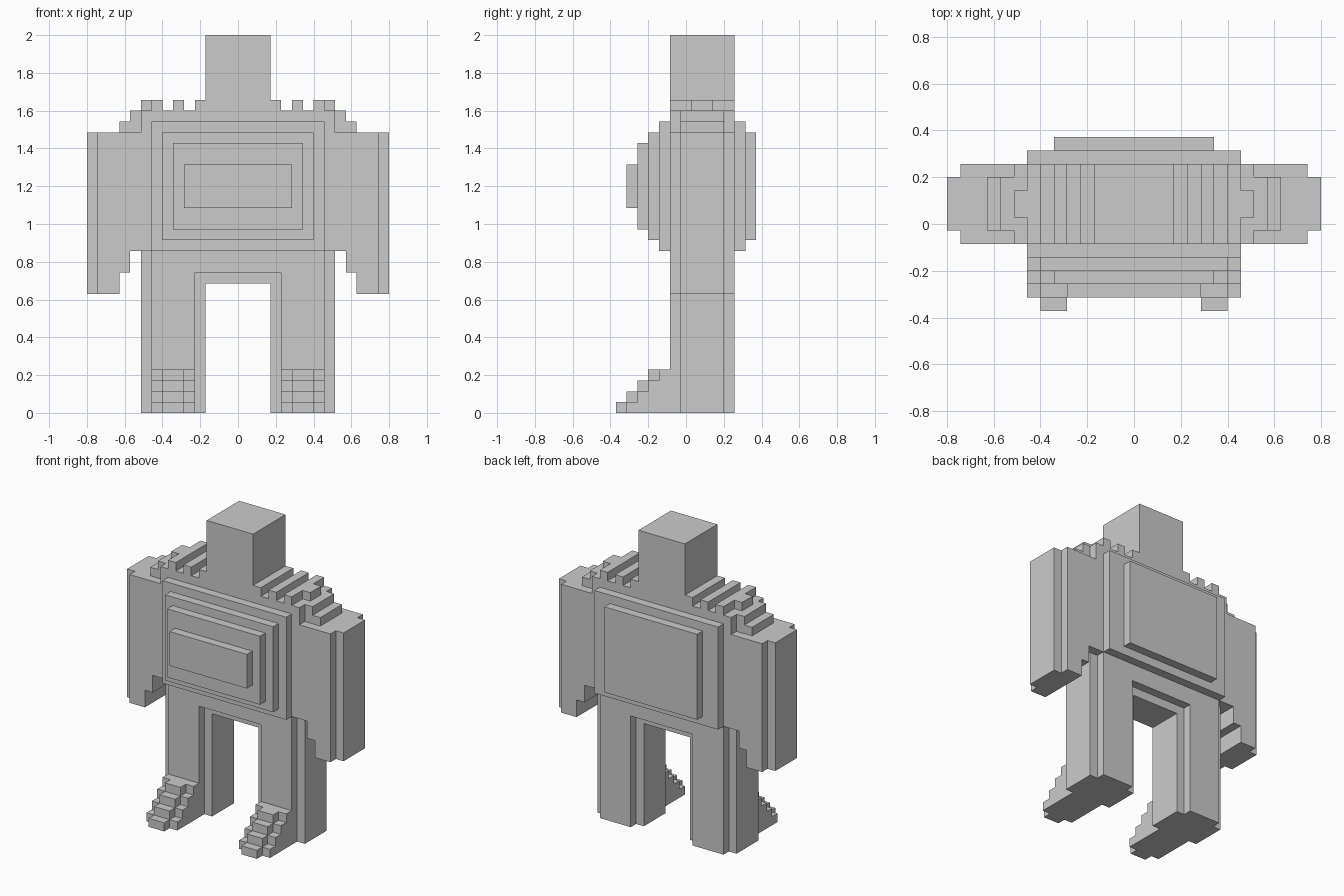
import bpy, bmesh

if "Cube" in bpy.data.objects:
    bpy.data.objects.remove(bpy.data.objects["Cube"])

V = 2 / 35            # edge of one block
Y0 = -6.5             # block rows run from y index 0 (front) to 13 (back)
F, B = 5, 11          # front and back rows of the main body slab


def blocks(*boxes):
    """Set of unit cells covered by (x0, x1, y0, y1, z0, z1) boxes."""
    return {(x, y, z) for x0, x1, y0, y1, z0, z1 in boxes
            for x in range(x0, x1) for y in range(y0, y1) for z in range(z0, z1)}


def mirrored(cells):
    return {(-1 - x, y, z) for x, y, z in cells}


parts = {}

# head on the body slab
parts["head"] = blocks((-3, 3, F, B, 28, 35))

# torso slab with stacked plates on chest and back, and the hips
parts["torso"] = blocks((-9, 9, F, B, 15, 28))
parts["chest_plates"] = blocks((-8, 8, 4, 5, 15, 27), (-7, 7, 3, 4, 16, 26),
                               (-6, 6, 2, 3, 17, 25), (-5, 5, 1, 2, 19, 23))
parts["back_plates"] = blocks((-8, 8, 11, 12, 15, 27), (-6, 6, 12, 13, 16, 26))
parts["hips"] = blocks((-4, 4, F, B, 13, 15), (-3, 3, 6, 10, 12, 13))

# paired parts, built on +x
sides = {
    # leg with notched corners
    "leg": blocks((4, 8, F, B, 0, 15), (3, 9, 6, 10, 0, 15)),
    # stepped foot: the centre runs one row further than the sides
    "foot": blocks(*[(5, 7, i, i + 1, 0, min(i + 1, 4)) for i in range(5)],
                   *[(4, 8, i, i + 1, 0, i) for i in range(1, 5)]),
    # arm with a stepped inner underside
    "arm": blocks((9, 11, F, B, 15, 26), (10, 11, F, B, 13, 26),
                  (11, 13, F, B, 11, 26), (13, 14, 6, 10, 11, 26)),
    # stepped shoulder and the ridges beside the neck
    "shoulder": blocks((9, 11, 6, 10, 26, 27), (9, 10, 6, 10, 27, 28)),
    "shoulder_ridges": blocks((3, 4, F, B, 28, 29), (5, 6, F, B, 28, 29),
                              (7, 8, F, B, 28, 29), (8, 9, 7, 9, 28, 29)),
}
for name, cells in sides.items():
    parts["right_" + name] = cells
    parts["left_" + name] = mirrored(cells)

solid = set().union(*parts.values())

# outward direction and corners of the six sides of a block
SIDES = []
for a in range(3):
    b, c = (a + 1) % 3, (a + 2) % 3
    for s in (0, 1):
        quad = []
        for u, w in ((0, 0), (1, 0), (1, 1), (0, 1)):
            p = [0, 0, 0]
            p[a], p[b], p[c] = s, u, w
            quad.append(tuple(p))
        d = [0, 0, 0]
        d[a] = 2 * s - 1
        SIDES.append((d, quad if s else quad[::-1]))


def build(name, cells):
    """Skin the exposed sides of the cells and merge flat areas."""
    bm = bmesh.new()
    for x, y, z in sorted(cells):
        for d, quad in SIDES:
            if (x + d[0], y + d[1], z + d[2]) not in solid:
                bm.faces.new([bm.verts.new(((x + p) * V, (y + q + Y0) * V, (z + r) * V))
                              for p, q, r in quad])
    bmesh.ops.remove_doubles(bm, verts=bm.verts, dist=V * 0.01)
    bmesh.ops.dissolve_limit(bm, angle_limit=0.02, verts=bm.verts, edges=bm.edges)
    mesh = bpy.data.meshes.new(name)
    bm.to_mesh(mesh)
    bm.free()
    bpy.context.collection.objects.link(bpy.data.objects.new(name, mesh))


for name, cells in parts.items():
    build(name, cells)
